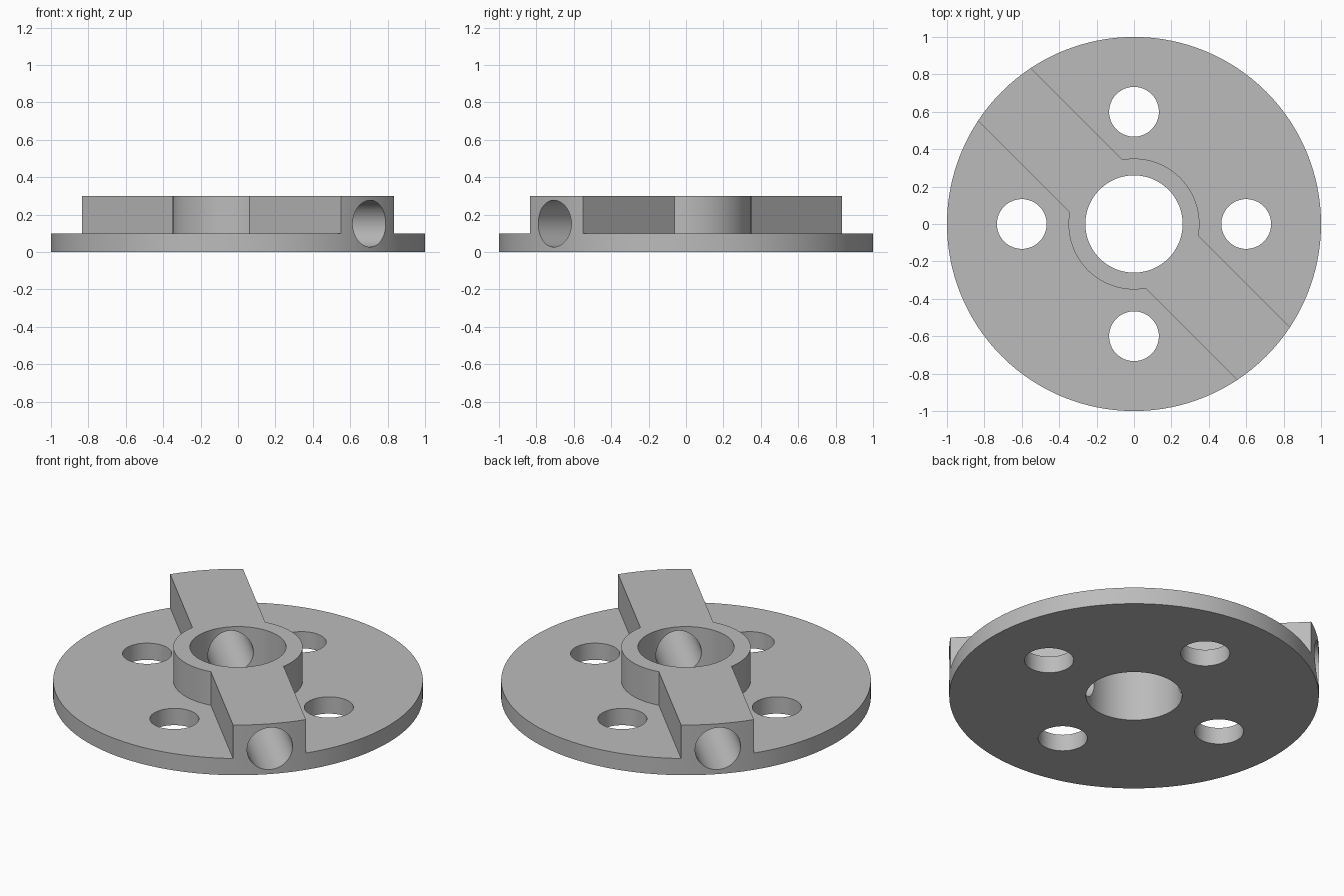
import bpy
import math

cube = bpy.data.objects.get("Cube")
if cube:
    bpy.data.objects.remove(cube, do_unlink=True)

metal = bpy.data.materials.new("grey metal")
metal.use_nodes = True
GREY = (0.5, 0.5, 0.5, 1)
metal.diffuse_color = GREY
metal.node_tree.nodes["Principled BSDF"].inputs["Base Color"].default_value = GREY

TOP, PLATE = 0.3, 0.1
BAR_ANGLE = -math.pi / 4


def cylinder(name, radius, low, high, x=0, y=0, sides=128):
    bpy.ops.mesh.primitive_cylinder_add(
        vertices=sides, radius=radius, depth=high - low,
        location=(x, y, (low + high) / 2))
    bpy.context.object.name = name
    return bpy.context.object


def combine(target, tool, operation):
    """Apply a boolean to target and discard the tool."""
    tool.hide_render = True
    mod = target.modifiers.new(operation, "BOOLEAN")
    mod.operation, mod.object, mod.solver = operation, tool, "EXACT"
    bpy.context.view_layer.objects.active = target
    bpy.ops.object.modifier_apply(modifier=mod.name)
    bpy.data.objects.remove(tool, do_unlink=True)


# Oversized plate with a raised hub and a diagonal bar
flange = cylinder("flange", 1.2, 0, PLATE)
combine(flange, cylinder("hub", 0.35, 0.04, TOP), "UNION")
bpy.ops.mesh.primitive_cube_add(size=1, location=(0, 0, (0.02 + TOP) / 2),
                                rotation=(0, 0, BAR_ANGLE))
bar = bpy.context.object
bar.name = "bar"
bar.scale = (2.3, 0.4, TOP - 0.02)
combine(flange, bar, "UNION")

# Turn everything down to the round outer rim
combine(flange, cylinder("rim", 1, -0.1, 0.5), "INTERSECT")

# Central bore and four bolt holes
combine(flange, cylinder("bore", 0.26, -0.1, 0.5), "DIFFERENCE")
for i in range(4):
    a = i * math.pi / 2
    hole = cylinder("bolt_hole", 0.133, -0.1, 0.5,
                    0.6 * math.cos(a), 0.6 * math.sin(a), 64)
    combine(flange, hole, "DIFFERENCE")

# Cross hole running lengthwise through the bar
cross = cylinder("cross_hole", 0.125, -1.2, 1.2, sides=64)
cross.location.z = 0.152
cross.rotation_euler = (0, math.pi / 2, BAR_ANGLE)
combine(flange, cross, "DIFFERENCE")

# Finish
flange.data.materials.clear()
flange.data.materials.append(metal)
for face in flange.data.polygons:
    face.material_index = 0
bpy.ops.object.select_all(action="DESELECT")
flange.select_set(True)
bpy.context.view_layer.objects.active = flange
bpy.ops.object.shade_smooth_by_angle(angle=math.radians(30))
